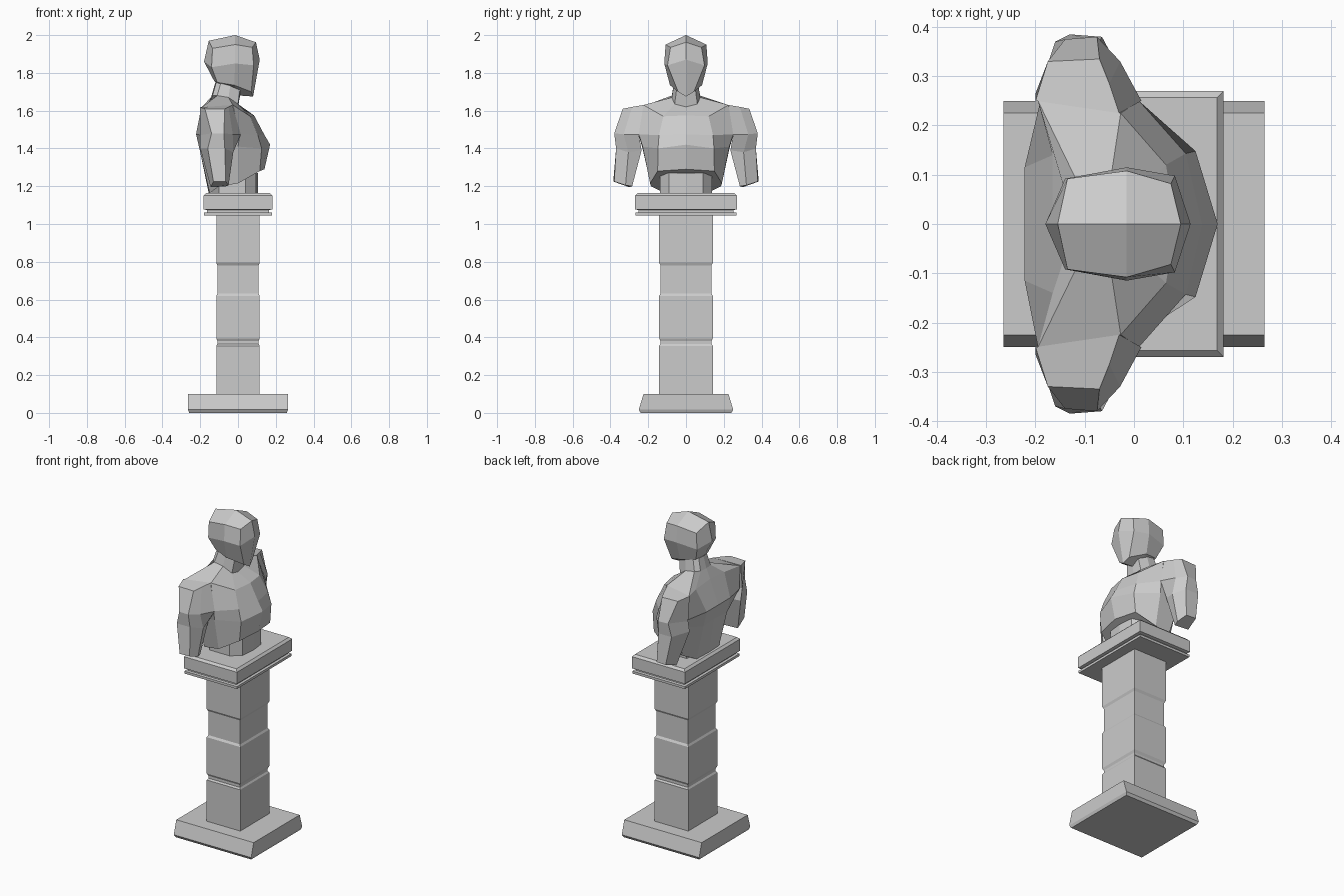
import bpy, bmesh

if "Cube" in bpy.data.objects:
    bpy.data.objects.remove(bpy.data.objects["Cube"], do_unlink=True)

stone = bpy.data.materials.new("grey_stone")
stone.use_nodes = True
GREY = (0.6, 0.6, 0.6, 1)
stone.diffuse_color = GREY
stone.node_tree.nodes["Principled BSDF"].inputs["Base Color"].default_value = GREY


def finish(bm, name):
    bmesh.ops.recalc_face_normals(bm, faces=bm.faces)
    mesh = bpy.data.meshes.new(name)
    bm.to_mesh(mesh)
    bm.free()
    mesh.materials.append(stone)
    obj = bpy.data.objects.new(name, mesh)
    bpy.context.collection.objects.link(obj)
    return obj


def loft(name, rings):
    """Skin a stack of closed rings and cap both ends."""
    bm = bmesh.new()
    loops = [[bm.verts.new(p) for p in ring] for ring in rings]
    n = len(loops[0])
    for a, b in zip(loops, loops[1:]):
        for i in range(n):
            j = (i + 1) % n
            bm.faces.new((a[i], a[j], b[j], b[i]))
    bm.faces.new(loops[0])
    bm.faces.new(loops[-1])
    return finish(bm, name)


def flip(p):
    return (p[0], -p[1], p[2])


def whole(half):
    """Complete a half ring that starts and ends on the centre line."""
    return half + [flip(p) for p in half[-2:0:-1]]


def block(name, sections):
    """Rectangular stack of (half x, half y, height)."""
    loft(name, [[(x, y, z), (-x, y, z), (-x, -y, z), (x, -y, z)]
                for x, y, z in sections])


# Pedestal
block("plinth", [(.258, .24, 0), (.265, .25, .017), (.265, .225, .1)])
WIDE, SLIM = (.115, .142), (.109, .134)
shaft = [(WIDE, .1), (WIDE, .355), (SLIM, .365), (SLIM, .38), (WIDE, .395),
         (WIDE, .62), (SLIM, .632), (SLIM, .78), (WIDE, .795), (WIDE, 1.05)]
block("shaft", [(*size, z) for size, z in shaft])
block("capital", [(.18, .268, 1.045), (.18, .268, 1.06), (.165, .252, 1.062),
                  (.165, .252, 1.074), (.182, .27, 1.078), (.182, .27, 1.15),
                  (.169, .257, 1.163)])

# Waist block under the chest
waist = [(.105, 0), (.095, .09), (.04, .138), (-.1, .138), (-.14, 0)]
loft("waist", [whole([(x, y, z) for x, y in waist]) for z in (1.16, 1.27)])

# Torso, from lower rim up to the top of the neck
torso = [
    [(.14, 0, 1.29), (.115, .15, 1.28), (0, .19, 1.215),
     (-.1, .185, 1.2), (-.15, .11, 1.163), (-.155, 0, 1.163)],
    [(.17, 0, 1.42), (.125, .148, 1.4), (0, .23, 1.41),
     (-.14, .23, 1.4), (-.2, .115, 1.38), (-.19, 0, 1.38)],
    [(.138, 0, 1.475), (.105, .143, 1.47), (.01, .25, 1.475),
     (-.19, .25, 1.47), (-.222, .115, 1.475), (-.222, 0, 1.475)],
    [(.085, 0, 1.575), (.065, .12, 1.57), (-.027, .225, 1.63),
     (-.195, .25, 1.615), (-.165, .14, 1.61), (-.165, 0, 1.62)],
    [(0, 0, 1.62), (0, .06, 1.635), (-.05, .075, 1.67),
     (-.11, .075, 1.68), (-.135, .05, 1.68), (-.14, 0, 1.68)],
    [(.015, 0, 1.7), (.01, .05, 1.71), (-.04, .065, 1.74),
     (-.09, .06, 1.75), (-.115, .04, 1.75), (-.12, 0, 1.75)],
]
loft("torso", [whole(half) for half in torso])

# Arms, shoulder cap to cut end
arm = [
    [(-.03, .225, 1.63), (-.05, .285, 1.62), (-.07, .335, 1.61),
     (-.175, .33, 1.61), (-.2, .25, 1.618)],
    [(.015, .25, 1.475), (-.028, .33, 1.475), (-.075, .38, 1.48),
     (-.14, .375, 1.48), (-.2, .265, 1.47)],
    [(-.04, .235, 1.39), (-.025, .305, 1.38), (-.07, .37, 1.4),
     (-.16, .37, 1.4), (-.2, .25, 1.4)],
    [(-.06, .285, 1.2), (-.05, .32, 1.205), (-.065, .38, 1.225),
     (-.13, .385, 1.225), (-.145, .3, 1.195)],
]
loft("left_arm", arm)
loft("right_arm", [[flip(p) for p in ring] for ring in arm])

# Head: a shaped cube with every side split in four
head_half = {
    "top": [(.095, 0, 1.962), (.075, .082, 1.935), (-.015, .108, 1.95),
            (-.135, .092, 1.93), (-.155, 0, 1.97)],
    "middle": [(.115, 0, 1.87), (.083, .098, 1.84), (-.015, .115, 1.85),
               (-.14, .092, 1.83), (-.18, 0, 1.86)],
    "bottom": [(.08, 0, 1.675), (.07, .042, 1.7), (-.02, .085, 1.735),
               (-.11, .06, 1.75), (-.125, 0, 1.755)],
}
bm = bmesh.new()
top, mid, low = [[bm.verts.new(p) for p in whole(half)]
                 for half in head_half.values()]
crown = bm.verts.new((-.015, 0, 2))
throat = bm.verts.new((.01, 0, 1.68))
for i in range(8):
    j = (i + 1) % 8
    bm.faces.new((top[i], top[j], mid[j], mid[i]))
    bm.faces.new((mid[i], mid[j], low[j], low[i]))
for i in range(0, 8, 2):
    for ring, centre in ((top, crown), (low, throat)):
        bm.faces.new((centre, ring[i], ring[i + 1], ring[(i + 2) % 8]))
finish(bm, "head")
